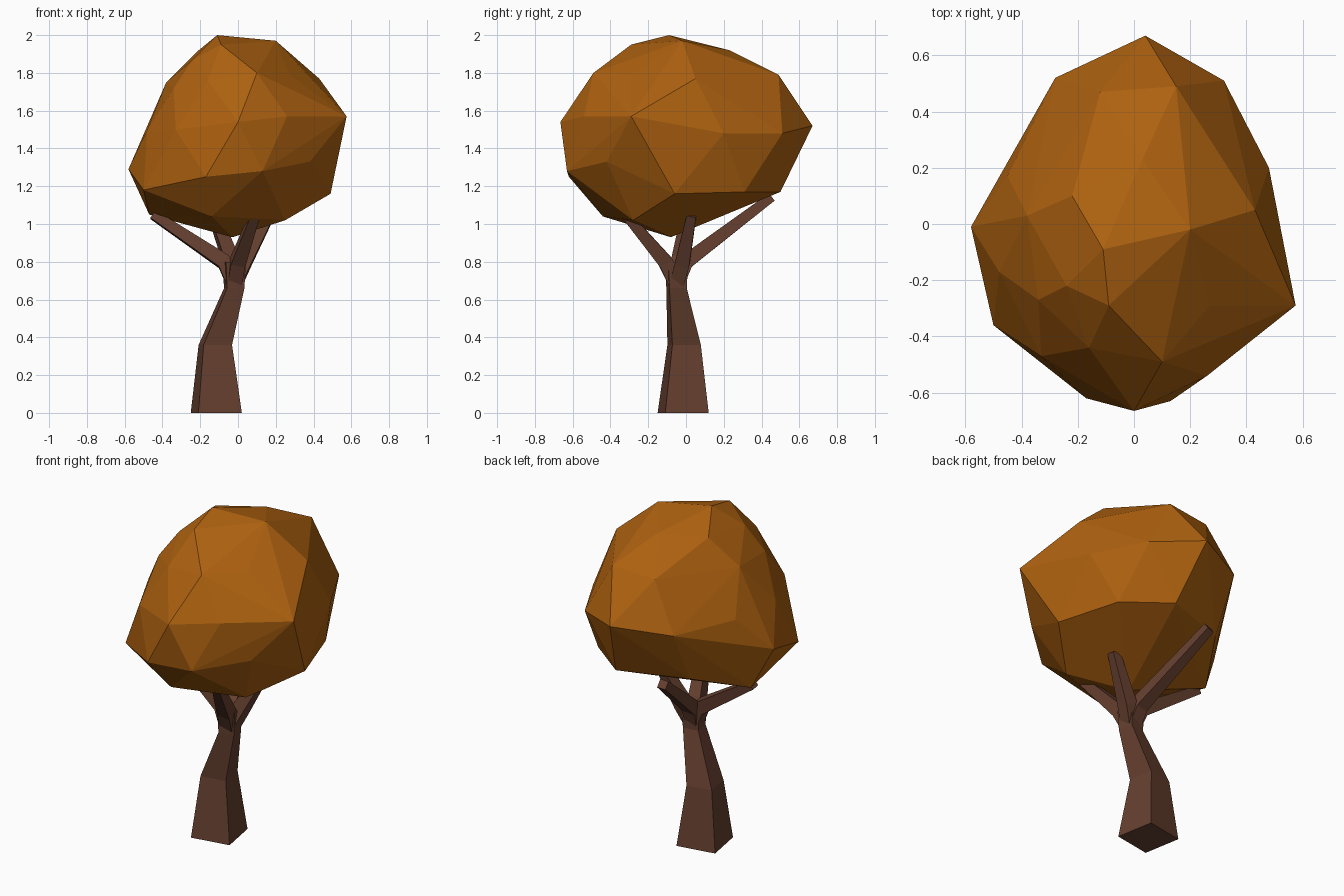
import bpy, bmesh, math
from mathutils import Vector

if "Cube" in bpy.data.objects:
    bpy.data.objects.remove(bpy.data.objects["Cube"])


def material(name, rgb):
    m = bpy.data.materials.new(name)
    m.diffuse_color = (*rgb, 1)
    m.use_nodes = True
    m.node_tree.nodes["Principled BSDF"].inputs["Base Color"].default_value = m.diffuse_color
    return m


def finish(bm, name, mat):
    bmesh.ops.recalc_face_normals(bm, faces=bm.faces[:])
    me = bpy.data.meshes.new(name)
    bm.to_mesh(me)
    bm.free()
    me.materials.append(mat)
    ob = bpy.data.objects.new(name, me)
    bpy.context.collection.objects.link(ob)
    return ob


def limb(name, path, mat, level=False, turn=45):
    """Four-sided tapering tube through (x, y, z, radius) stations."""
    bm = bmesh.new()
    pts = [Vector(p[:3]) for p in path]
    rings = []
    for i, (c, p) in enumerate(zip(pts, path)):
        d = pts[min(i + 1, len(pts) - 1)] - pts[max(i - 1, 0)]
        if level:
            d = Vector((0, 0, 1))
        d.normalize()
        u = (Vector((1, 0, 0)) - d * d.x).normalized()
        v = d.cross(u)
        ring = []
        for k in range(4):
            a = math.radians(turn + 90 * k)
            ring.append(bm.verts.new(c + p[3] * (u * math.cos(a) + v * math.sin(a))))
        rings.append(ring)
    for a, b in zip(rings, rings[1:]):
        for k in range(4):
            bm.faces.new((a[k], a[(k + 1) % 4], b[(k + 1) % 4], b[k]))
    bm.faces.new(rings[0])
    bm.faces.new(rings[-1])
    return finish(bm, name, mat)


bark = material("bark", (0.13, 0.05, 0.028))
leaf = material("autumn_leaf", (0.42, 0.12, 0.005))

# Trunk: leaning, tapering, slightly twisted square section
limb("trunk", [(-.115, -.015, 0, .165), (-.12, -.01, .36, .108),
               (-.02, -.05, .66, .066), (-.02, -.05, .80, .075)],
     bark, level=True, turn=55)

# Branches: elbow and tip for each direction
branches = {
    "left_branch": [(-.075, -.04, .80, .055), (-.45, .0, 1.05, .035)],
    "right_branch": [(.03, -.02, .79, .055), (.17, .03, 1.05, .035)],
    "front_branch": [(.0, -.11, .80, .055), (.09, -.32, 1.05, .035)],
    "back_branch": [(-.035, .0, .80, .055), (-.16, .45, 1.14, .035)],
}
for name, stations in branches.items():
    limb(name, [(-.02, -.05, .68, .055)] + stations, bark)

# Canopy: faceted hull around the crown's corner points
corners = [
    # crown top
    (-.11, -.09, 2.0), (.2, -.02, 1.97), (-.09, -.29, 1.95), (.03, .23, 1.92),
    (-.22, .10, 1.91), (-.24, -.22, 1.87),
    # shoulder
    (.10, -.49, 1.80), (.27, -.29, 1.79), (.43, .05, 1.77), (.32, .23, 1.77),
    (.15, .49, 1.79), (-.12, .47, 1.77), (-.38, .03, 1.75), (-.34, -.27, 1.72),
    (-.16, -.44, 1.76),
    # widest band
    (0, -.665, 1.54), (.26, -.54, 1.57), (.575, -.29, 1.57), (.48, .2, 1.48),
    (.32, .51, 1.48), (.04, .67, 1.52), (-.28, .52, 1.49), (-.45, .17, 1.5),
    (-.48, -.17, 1.5), (-.33, -.47, 1.5),
    # lower band
    (.13, -.63, 1.28), (.38, -.42, 1.33), (-.17, -.62, 1.25), (-.5, -.36, 1.18),
    (-.58, -.01, 1.29), (.49, -.06, 1.16), (.37, .31, 1.17), (.12, .5, 1.17),
    (-.28, .36, 1.17),
    # underside
    (.25, -.28, 1.02), (-.14, -.44, 1.04), (-.47, .05, 1.05), (-.03, -.08, .93),
]
bm = bmesh.new()
for c in corners:
    bm.verts.new(c)
bmesh.ops.convex_hull(bm, input=bm.verts[:])
bmesh.ops.delete(bm, geom=[v for v in bm.verts if not v.link_faces], context='VERTS')
finish(bm, "canopy", leaf)
